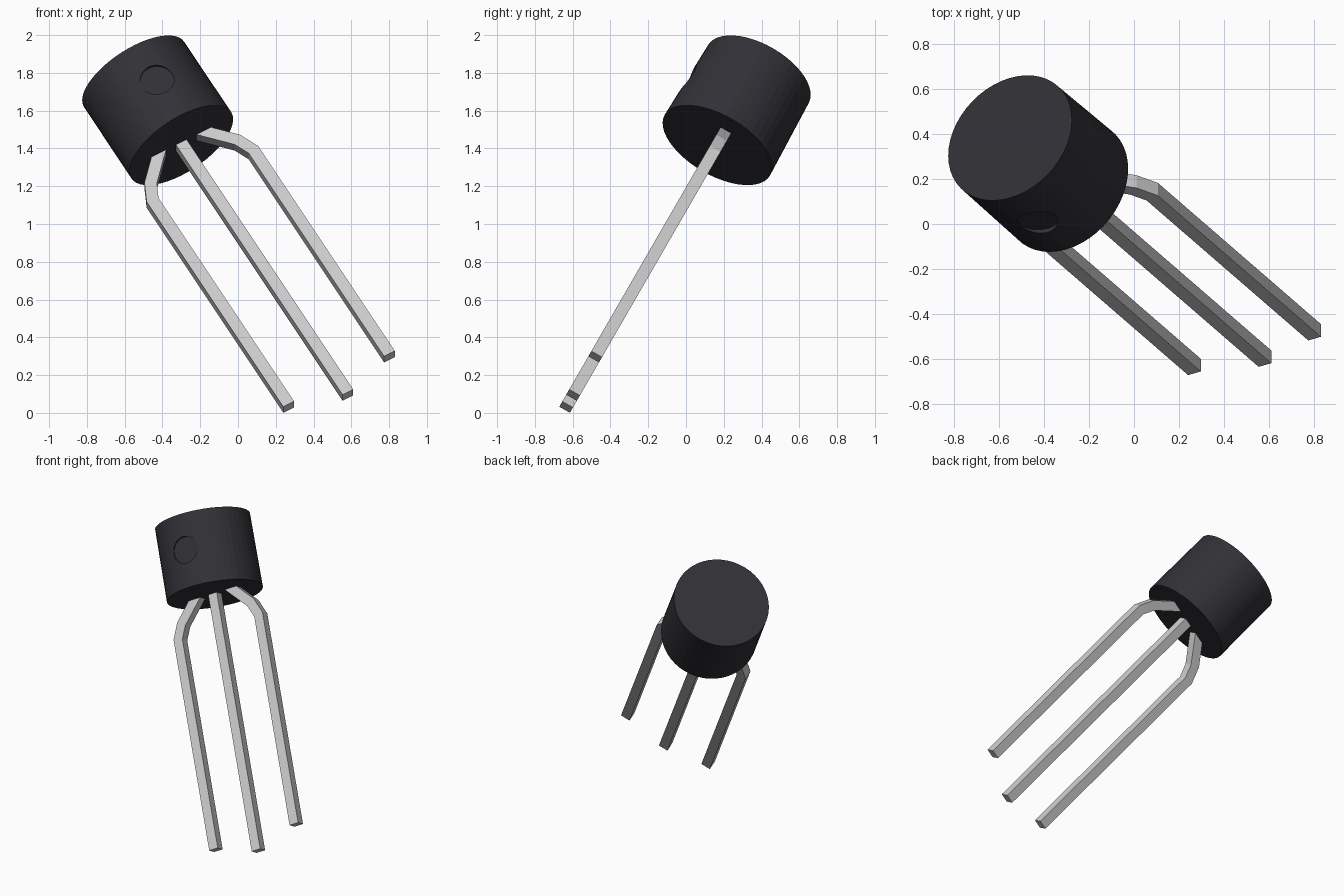
import bpy, bmesh, math
from mathutils import Matrix, Vector

if "Cube" in bpy.data.objects:
    bpy.data.objects.remove(bpy.data.objects["Cube"])

# Shared pose: the part is built upright on its own axis, then tilted as a whole
TILT = Matrix.Rotation(math.radians(-30), 4, 'X') @ Matrix.Rotation(math.radians(-30), 4, 'Y')
POSE = TILT @ Matrix.Translation((0.395, -0.565, 0))
TOP, BOTTOM, RADIUS = 1.785, 1.285, 0.317
PITCH, HALF = 0.308, 0.0325


def make_object(name, bm, pose=POSE):
    bmesh.ops.recalc_face_normals(bm, faces=bm.faces)
    mesh = bpy.data.meshes.new(name)
    bm.to_mesh(mesh)
    bm.free()
    obj = bpy.data.objects.new(name, mesh)
    bpy.context.collection.objects.link(obj)
    obj.matrix_world = pose
    return obj


def make_lead(name, path):
    """Square bar following a mitred path in the local x-z plane."""
    pts = [Vector(p) for p in path]
    bm = bmesh.new()
    rings = []
    for i, p in enumerate(pts):
        d_in = (p - pts[i - 1]).normalized() if i else (pts[1] - p).normalized()
        d_out = (pts[i + 1] - p).normalized() if i < len(pts) - 1 else d_in
        n_in = Vector((-d_in.y, d_in.x))
        n_out = Vector((-d_out.y, d_out.x))
        m = (n_in + n_out).normalized()
        m *= HALF / m.dot(n_in)
        rings.append([bm.verts.new((p.x + s * m.x, t * HALF, p.y + s * m.y))
                      for s, t in ((-1, -1), (1, -1), (1, 1), (-1, 1))])
    for a, b in zip(rings, rings[1:]):
        for k in range(4):
            bm.faces.new((a[k], a[(k + 1) % 4], b[(k + 1) % 4], b[k]))
    bm.faces.new(rings[0])
    bm.faces.new(rings[-1])
    return make_object(name, bm)


# Round body with a slight front-to-back draft
bm = bmesh.new()
bmesh.ops.create_cone(bm, cap_ends=True, segments=48, radius1=RADIUS, radius2=RADIUS,
                      depth=TOP - BOTTOM,
                      matrix=Matrix.Translation((0, 0, (TOP + BOTTOM) / 2)))
for v in bm.verts:
    v.co.y *= 0.97 if v.co.z > 1.5 else 1.015
body = make_object("body", bm)
black = bpy.data.materials.new("black_plastic")
black.diffuse_color = (0.03, 0.03, 0.037, 1)
black.use_nodes = True
black.node_tree.nodes["Principled BSDF"].inputs["Base Color"].default_value = black.diffuse_color
body.data.materials.append(black)

# Shallow round mould mark on the front of the body
bm = bmesh.new()
bmesh.ops.create_cone(bm, cap_ends=True, segments=32, radius1=0.09, radius2=0.09, depth=0.2,
                      matrix=Matrix.Translation((0, -0.396, 1.54)) @ Matrix.Rotation(math.pi / 2, 4, 'X'))
cutter = make_object("mark_cutter", bm)
cutter.data.materials.append(black)
cutter.hide_render = True
cut = body.modifiers.new("mark", 'BOOLEAN')
cut.operation = 'DIFFERENCE'
cut.solver = 'EXACT'
cut.object = cutter
bpy.context.view_layer.objects.active = body
bpy.ops.object.modifier_apply(modifier=cut.name)
bpy.data.objects.remove(cutter, do_unlink=True)

# Straight middle lead and two splayed outer leads
make_lead("middle_lead", [(0, BOTTOM + 0.03), (0, -0.479)])
for name, s in (("left_lead", -1), ("right_lead", 1)):
    make_lead(name, [(s * 0.10, 1.325), (s * 0.265, 1.15), (s * PITCH, 1.055), (s * PITCH, -0.386)])
